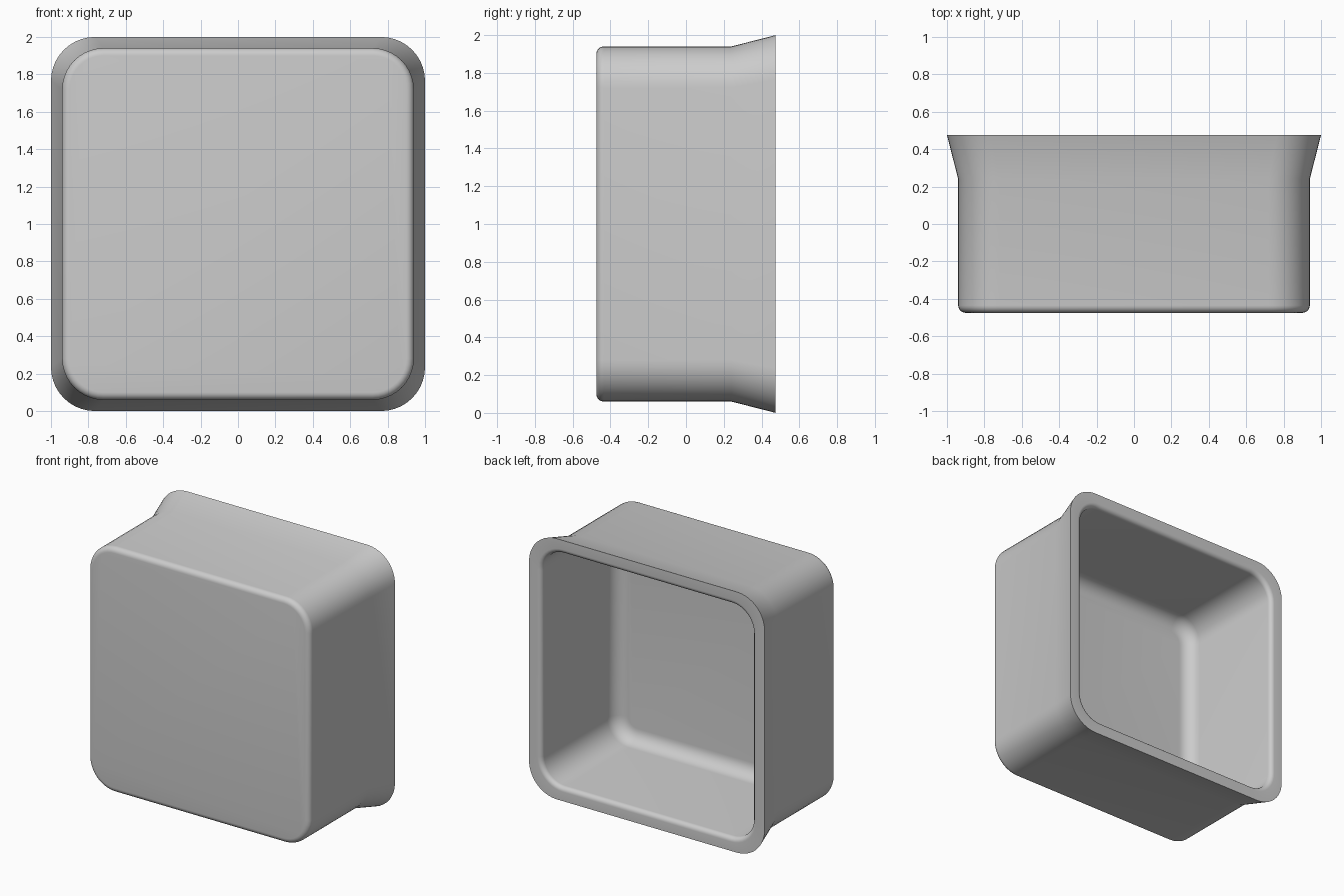
import bpy
import bmesh
from math import sin, cos, pi, radians

cube = bpy.data.objects.get("Cube")
if cube:
    bpy.data.objects.remove(cube, do_unlink=True)

CORNER_STEPS = 10
BACK, FRONT = 0.475, -0.475


def rounded_square(bm, half, radius, y):
    """Ring of vertices around a rounded square standing upright at depth y."""
    ring = []
    for quarter in range(4):
        middle = (quarter + 0.5) * pi / 2
        cx = (half - radius) * (1 if cos(middle) > 0 else -1)
        cz = (half - radius) * (1 if sin(middle) > 0 else -1)
        for step in range(CORNER_STEPS + 1):
            a = (quarter + step / CORNER_STEPS) * pi / 2
            ring.append(bm.verts.new((cx + radius * cos(a), y, 1 + cz + radius * sin(a))))
    return ring


def fillet(half, corner, y, r, steps):
    """Section points turning from a side wall into a face lying at depth y."""
    points = []
    for i in range(steps + 1):
        a = i / steps * pi / 2
        inset = r * (1 - cos(a))
        points.append((half - inset, corner - inset, y + r * (1 - sin(a))))
    return points


# Section of the shell as (half width, corner radius, depth), inside floor to outside front
floor = fillet(0.895, 0.18, -0.43, 0.105, 8)[::-1]
lip = [(0.895 + 0.035 * (1 - cos(a)), 0.18 + 0.035 * (1 - cos(a)), BACK - 0.035 * (1 - sin(a)))
       for a in (i * pi / 12 for i in range(7))]
flare = [(1.0, 0.235, BACK), (0.94, 0.22, 0.24)]
front_edge = fillet(0.94, 0.22, FRONT, 0.04, 6)
section = floor + lip + flare + front_edge

# Open shell: skin the rings, then close the inside floor and the front
bm = bmesh.new()
rings = [rounded_square(bm, *point) for point in section]
for a, b in zip(rings, rings[1:]):
    for i in range(len(a)):
        j = (i + 1) % len(a)
        bm.faces.new((a[i], a[j], b[j], b[i]))
bm.faces.new(rings[0])
bm.faces.new(rings[-1])
bmesh.ops.recalc_face_normals(bm, faces=bm.faces)

mesh = bpy.data.meshes.new("flared_box")
bm.to_mesh(mesh)
bm.free()
box = bpy.data.objects.new("flared_box", mesh)
bpy.context.collection.objects.link(box)

# Plain grey
grey = bpy.data.materials.new("light_grey")
grey.use_nodes = True
colour = (0.6, 0.6, 0.6, 1)
grey.diffuse_color = colour
grey.node_tree.nodes["Principled BSDF"].inputs["Base Color"].default_value = colour
mesh.materials.append(grey)

# Smooth shading with a crisp rim
bpy.ops.object.select_all(action="DESELECT")
box.select_set(True)
bpy.context.view_layer.objects.active = box
bpy.ops.object.shade_smooth_by_angle(angle=radians(30))
